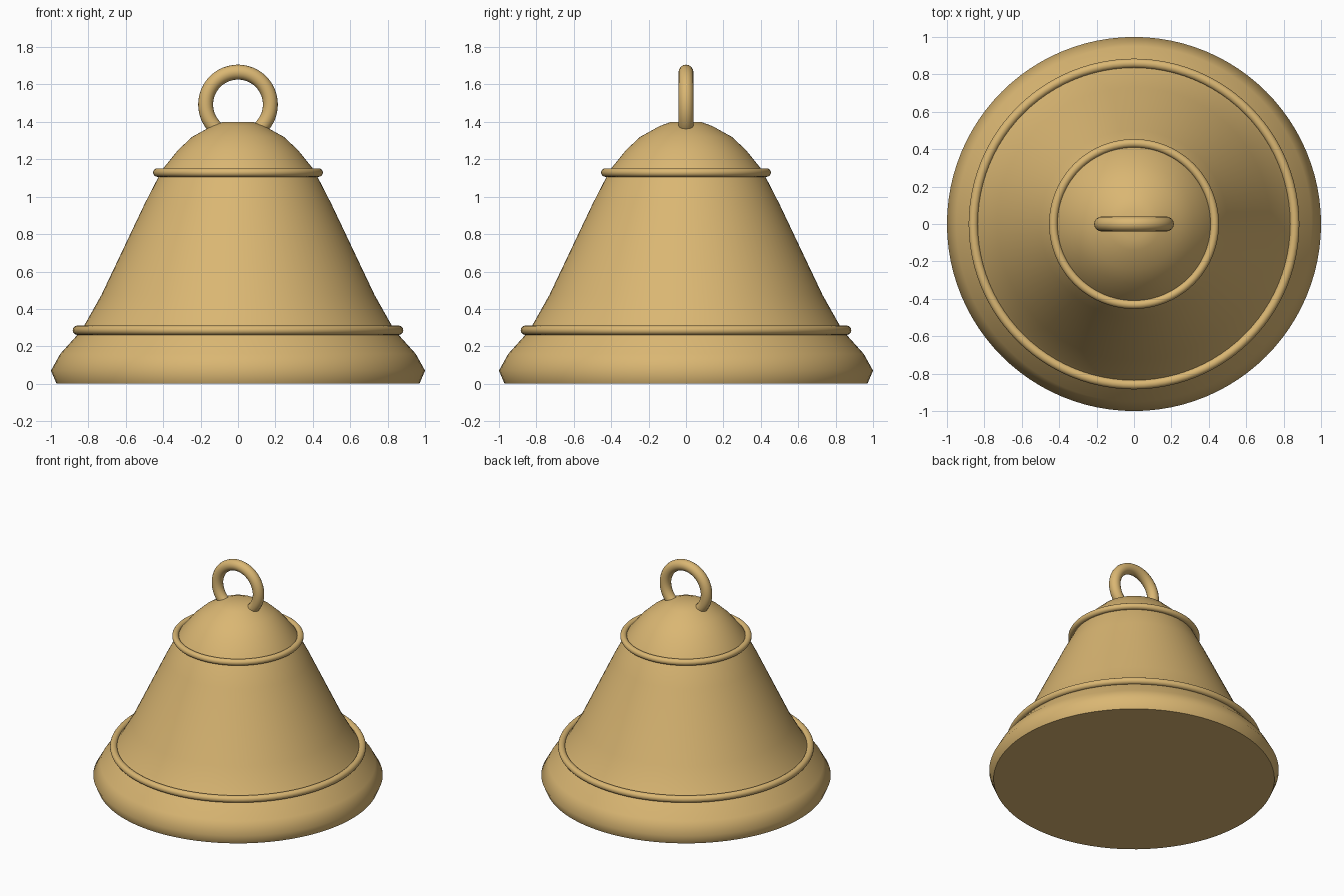
import bpy, bmesh, math

if "Cube" in bpy.data.objects:
    bpy.data.objects.remove(bpy.data.objects["Cube"])

brass = bpy.data.materials.new("brass")
brass.diffuse_color = (0.70, 0.47, 0.17, 1)
brass.use_nodes = True
brass.node_tree.nodes["Principled BSDF"].inputs["Base Color"].default_value = brass.diffuse_color


def finish(obj):
    obj.data.materials.append(brass)
    bpy.ops.object.select_all(action='DESELECT')
    obj.select_set(True)
    bpy.context.view_layer.objects.active = obj
    bpy.ops.object.shade_smooth_by_angle(angle=math.radians(60))


def lathe(name, profile, sides):
    """Turn an (r, z) profile round z and cap both ends."""
    bm = bmesh.new()
    rings = [[bm.verts.new((r * math.cos(2 * math.pi * i / sides),
                            r * math.sin(2 * math.pi * i / sides), z))
              for i in range(sides)] for r, z in profile]
    for low, high in zip(rings, rings[1:]):
        for i in range(sides):
            j = (i + 1) % sides
            bm.faces.new((low[i], low[j], high[j], high[i]))
    bm.faces.new(rings[0][::-1])
    bm.faces.new(rings[-1])
    mesh = bpy.data.meshes.new(name)
    bm.to_mesh(mesh)
    bm.free()
    obj = bpy.data.objects.new(name, mesh)
    bpy.context.collection.objects.link(obj)
    finish(obj)


def torus(name, z, major, minor, tilt=0, segments=96):
    bpy.ops.mesh.primitive_torus_add(
        location=(0, 0, z), rotation=(tilt, 0, 0), major_radius=major,
        minor_radius=minor, major_segments=segments, minor_segments=16)
    obj = bpy.context.object
    obj.name = name
    finish(obj)


# Bell body: flared lip, straight waist, domed crown
lathe("bell_body", [
    (0.97, 0), (1.0, 0.07), (0.95, 0.16), (0.86, 0.26), (0.82, 0.315),
    (0.73, 0.475), (0.50, 0.96), (0.405, 1.145), (0.32, 1.25),
    (0.245, 1.32), (0.14, 1.378), (0.08, 1.40)], 96)

# Raised bands round the waist
torus("lower_band", 0.286, 0.859, 0.025)
torus("upper_band", 1.129, 0.431, 0.023)

# Upright hanging loop
torus("hanging_loop", 1.493, 0.173, 0.04, math.pi / 2, 64)
